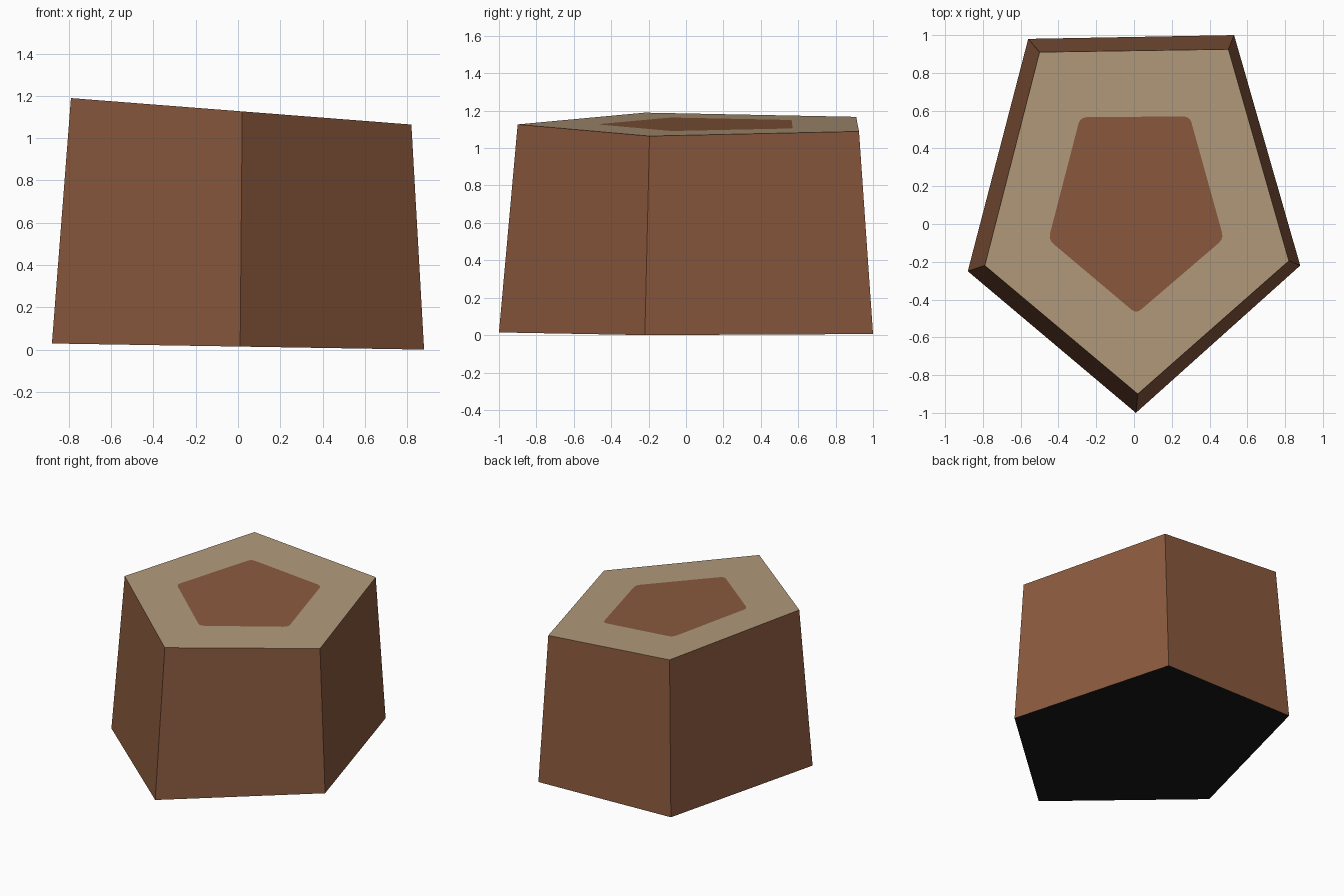
import bpy
import bmesh
from mathutils import Vector

if "Cube" in bpy.data.objects:
    bpy.data.objects.remove(bpy.data.objects["Cube"])


def srgb(r, g, b):
    def lin(c):
        c /= 255
        return c / 12.92 if c <= 0.04045 else ((c + 0.055) / 1.055) ** 2.4
    return (lin(r), lin(g), lin(b), 1.0)


def material(name, colour):
    m = bpy.data.materials.new(name)
    m.diffuse_color = colour
    m.use_nodes = True
    m.node_tree.nodes["Principled BSDF"].inputs["Base Color"].default_value = m.diffuse_color
    return m


BARK, WOOD, DARK = 0, 1, 2
materials = [material("bark brown", srgb(139, 90, 62)),
             material("pale wood", srgb(179, 154, 123)),
             material("dark underside", srgb(24, 24, 24))]

# Five-sided outlines, counter-clockwise seen from above
base = [(-0.56, 0.98), (-0.88, -0.25), (0.01, -1.0), (0.88, -0.22), (0.53, 1.0)]
rim = [(-0.50, 0.91), (-0.79, -0.22), (0.02, -0.90), (0.82, -0.195), (0.50, 0.925)]
core = [(-0.285, 0.565), (-0.453, -0.083), (0.012, -0.475), (0.475, -0.078), (0.295, 0.57)]


def on_base(p):
    return (p[0], p[1], 0.0145 - 0.0165 * p[0])


def on_top(p):
    return (p[0], p[1], 1.128 - 0.0777 * p[0])


def rounded(points, i, trim=0.035):
    """Small curve replacing one corner of an outline."""
    n = len(points)
    p = Vector(points[i])
    a = p + (Vector(points[i - 1]) - p).normalized() * trim
    b = p + (Vector(points[(i + 1) % n]) - p).normalized() * trim
    return [a * (1 - t) ** 2 + p * 2 * t * (1 - t) + b * t * t
            for t in (0, 0.33, 0.67, 1)]


bm = bmesh.new()
low = [bm.verts.new(on_base(p)) for p in base]
high = [bm.verts.new(on_top(p)) for p in rim]
inner = [[bm.verts.new(on_top(q)) for q in rounded(core, i)] for i in range(5)]


def face(verts, mat):
    bm.faces.new(verts).material_index = mat


for i in range(5):
    j = (i + 1) % 5
    face([low[i], low[j], high[j], high[i]], BARK)                # side
    face([high[i], high[j], inner[j][0], inner[i][-1]], WOOD)     # cut ring
    for k in range(3):                                            # ring corner
        face([high[i], inner[i][k + 1], inner[i][k]], WOOD)
face([v for corner in inner for v in corner], BARK)               # core patch
face(low[::-1], DARK)                                             # underside

bmesh.ops.recalc_face_normals(bm, faces=bm.faces)
mesh = bpy.data.meshes.new("tree_stump")
bm.to_mesh(mesh)
bm.free()
for m in materials:
    mesh.materials.append(m)
stump = bpy.data.objects.new("tree_stump", mesh)
bpy.context.collection.objects.link(stump)
